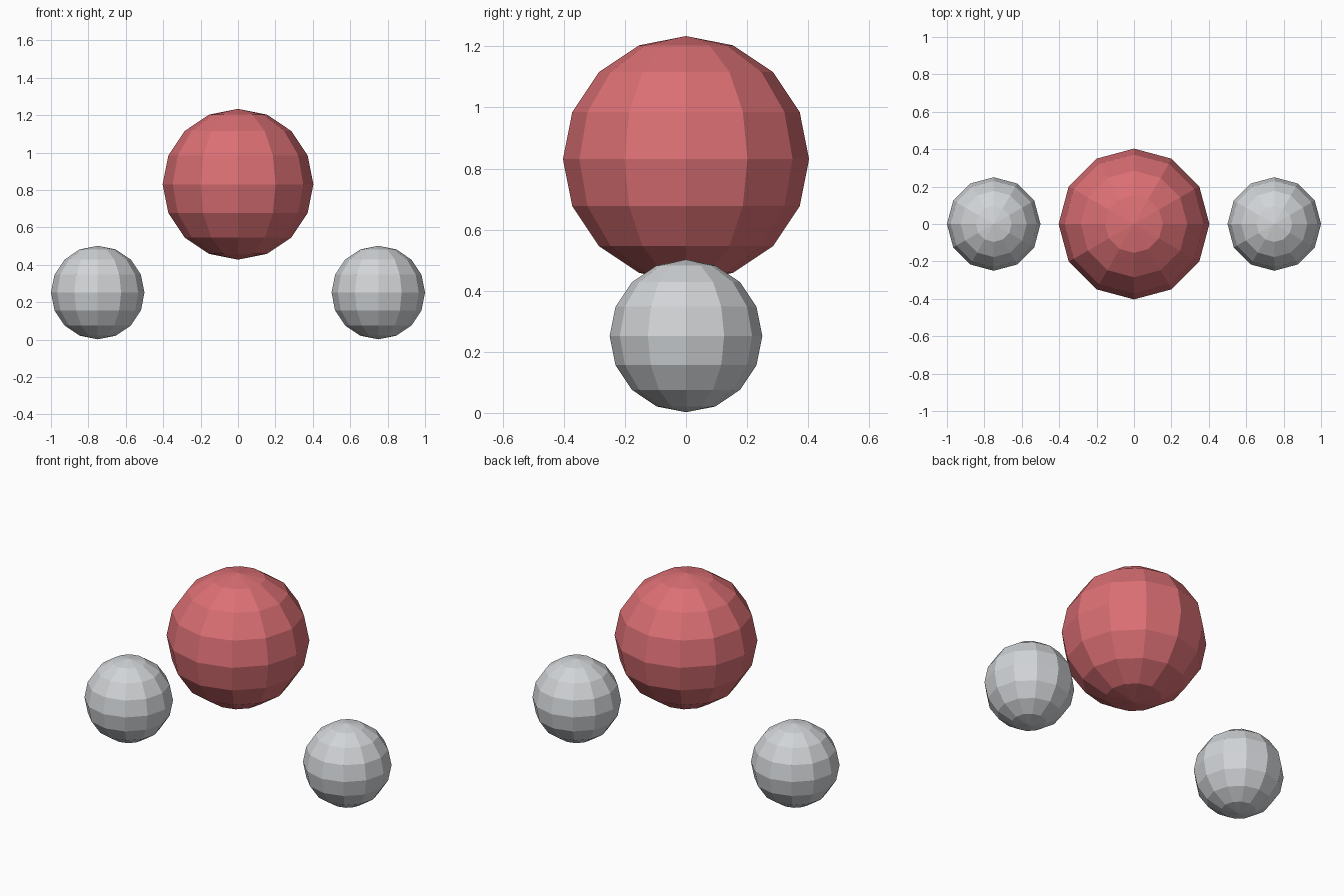
import bpy

cube = bpy.data.objects.get("Cube")
if cube:
    bpy.data.objects.remove(cube, do_unlink=True)


def make_material(name, rgb):
    mat = bpy.data.materials.new(name)
    mat.use_nodes = True
    colour = (*rgb, 1.0)
    mat.diffuse_color = colour
    mat.node_tree.nodes["Principled BSDF"].inputs["Base Color"].default_value = colour
    return mat


def faceted_ball(name, radius, location, mat):
    bpy.ops.mesh.primitive_uv_sphere_add(
        segments=12, ring_count=8, radius=radius, location=location)
    ball = bpy.context.object
    ball.name = name
    ball.data.materials.append(mat)
    bpy.ops.object.shade_flat()
    return ball


red = make_material("soft red", (0.71, 0.16, 0.175))
grey = make_material("light grey", (0.64, 0.66, 0.68))

# Large raised ball in the middle
faceted_ball("centre_ball", 0.403, (0, 0, 0.831), red)

# Small ball on each side
for side, sign in (("left", 1), ("right", -1)):
    faceted_ball(side + "_ball", 0.25, (sign * 0.75, 0, 0.252), grey)
